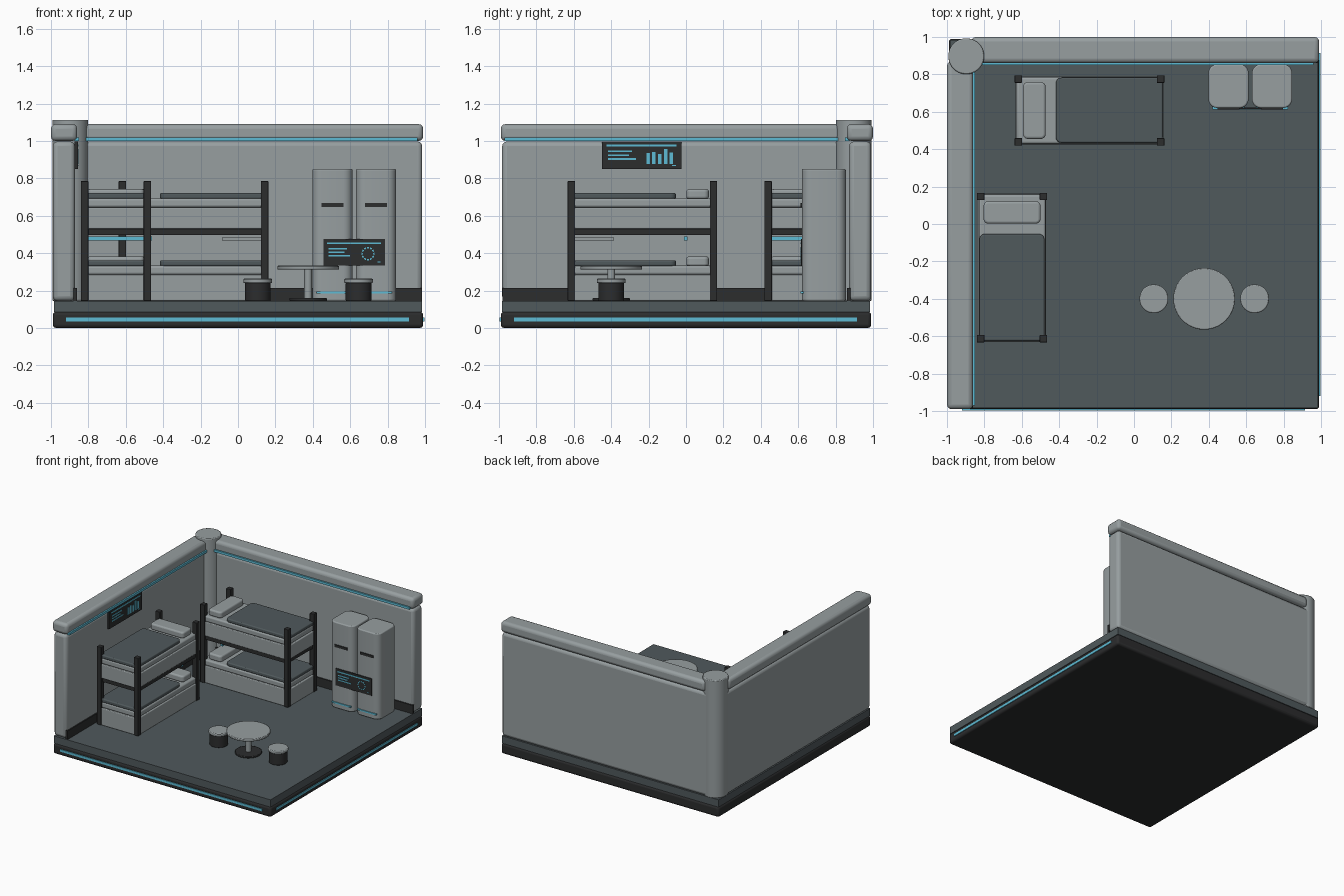
import bpy, bmesh, math
from mathutils import Vector

cube = bpy.data.objects.get("Cube")
if cube:
    bpy.data.objects.remove(cube, do_unlink=True)


def material(name, rgb):
    m = bpy.data.materials.new(name)
    m.use_nodes = True
    m.diffuse_color = (*rgb, 1)
    bsdf = next(n for n in m.node_tree.nodes if n.type == "BSDF_PRINCIPLED")
    bsdf.inputs["Base Color"].default_value = (*rgb, 1)
    return m


GREY = material("light grey", (0.31, 0.345, 0.353))
SLATE = material("slate", (0.08, 0.1, 0.107))
DARK = material("charcoal", (0.025, 0.026, 0.027))
CYAN = material("cyan light", (0.11, 0.5, 0.66))


def finish(name, bm, mat, bevel=0, segments=3):
    me = bpy.data.meshes.new(name)
    bmesh.ops.recalc_face_normals(bm, faces=bm.faces)
    bm.to_mesh(me)
    bm.free()
    ob = bpy.data.objects.new(name, me)
    bpy.context.collection.objects.link(ob)
    me.materials.append(mat)
    if bevel:
        mod = ob.modifiers.new("soft edges", "BEVEL")
        mod.width, mod.segments = bevel, segments
        mod.limit_method = "ANGLE"
        mod.angle_limit = math.radians(50)
    bpy.ops.object.select_all(action="DESELECT")
    ob.select_set(True)
    bpy.context.view_layer.objects.active = ob
    bpy.ops.object.shade_smooth_by_angle(angle=math.radians(35))
    return ob


def box(name, x, y, z, mat, bevel=0, corner=0):
    """Box between (min, max) pairs; corner rounds the upright edges."""
    bm = bmesh.new()
    bmesh.ops.create_cube(bm, size=1)
    for v in bm.verts:
        v.co = Vector([(a + b) / 2 + c * abs(b - a) for c, (a, b) in zip(v.co, (x, y, z))])
    if corner:
        upright = [e for e in bm.edges if abs(e.verts[0].co.z - e.verts[1].co.z) > 1e-4]
        bmesh.ops.bevel(bm, geom=upright, offset=corner, segments=5, profile=0.5, affect="EDGES")
    return finish(name, bm, mat, bevel)


def disc(name, x, y, r, z, mat, bevel=0, sides=40):
    bm = bmesh.new()
    bmesh.ops.create_cone(bm, cap_ends=True, segments=sides, radius1=r, radius2=r, depth=z[1] - z[0])
    bmesh.ops.translate(bm, verts=bm.verts, vec=(x, y, (z[0] + z[1]) / 2))
    return finish(name, bm, mat, bevel, 2)


# Base and floor
box("base", (-.99, .99), (-.99, .99), (0, .087), DARK, .018)
box("floor", (-.985, .985), (-.985, .985), (.085, .145), SLATE)
box("base_light_front", (-.92, .915), (-.996, -.98), (.036, .055), CYAN)
box("base_light_right", (.98, .996), (-.92, .915), (.036, .055), CYAN)

# Walls, caps, skirting and trim lights
box("left_wall", (-.99, -.872), (-.983, .9), (.145, .997), GREY, .025)
box("back_wall", (-.9, .985), (.872, .99), (.145, .997), GREY, .025)
box("left_cap", (-1, -.86), (-.99, .87), (1.0, 1.09), GREY, .025)
box("back_cap", (-.87, .99), (.86, 1), (1.0, 1.09), GREY, .025)
box("left_skirting", (-.88, -.862), (-.98, .87), (.145, .215), DARK)
box("back_skirting", (-.87, .985), (.862, .88), (.145, .215), DARK)
box("left_trim_light", (-.875, -.85), (-.97, .83), (1.0, 1.019), CYAN)
box("back_trim_light", (-.82, .96), (.85, .875), (1.0, 1.019), CYAN)
disc("corner_column", -.897, .897, .096, (.145, 1.113), GREY, .006)


# Bunk beds, laid out along their length with the head at the low end
def bunk(name, place):
    def part(label, u, v, z, mat, bevel=0, corner=0):
        x, y = place(u, v)
        box(name + "_" + label, x, y, z, mat, bevel, corner)

    for i, u in enumerate((-.38, .38)):
        for j, v in enumerate((-.168, .168)):
            part(f"post_{i}{j}", (u - .02, u + .02), (v - .02, v + .02), (.145, .785), DARK, .003)
    part("upper_slab", (-.385, .385), (-.175, .175), (.498, .53), DARK)
    for level, z, bottom in (("lower", .285, .145), ("upper", .645, .53)):
        part(level + "_frame", (-.395, .397), (-.182, .182), (bottom, z), GREY, .006)
        part(level + "_mattress", (-.39, .39), (-.178, .178), (z, z + .048), GREY, .012)
        part(level + "_blanket", (-.18, .392), (-.173, .175), (z + .046, z + .076), SLATE, .008, .03)
        part(level + "_pillow", (-.355, -.235), (-.152, .152), (z + .045, z + .097), GREY, .012, .025)
    part("reading_light", (-.24, -.222), (-.15, .15), (.468, .488), CYAN)
    part("back_rail", (.155, .365), (.165, .178), (.466, .486), GREY)


bunk("back_bunk", lambda u, v: ([a - .238 for a in u], [b + .607 for b in v]))
bunk("left_bunk", lambda u, v: ([-.652 - b for b in v], [-.233 - a for a in u]))

# Lockers
for side, x in (("right", .505), ("left", .738)):
    box(side + "_locker", (x - .108, x + .108), (.62, .855), (.145, .85), GREY, .008, .05)
    box(side + "_locker_handle", (x - .058, x + .058), (.613, .63), (.648, .668), DARK)
    box(side + "_locker_light", (x - .085, x + .085), (.613, .63), (.184, .196), CYAN)


# Display screens: u runs across, z up
def locker_plate(label, u, z, mat, d):
    box("locker_screen_" + label, u, (.614 - d, .622), z, mat)


def wall_plate(label, u, z, mat, d):
    box("wall_screen_" + label, (-.875, -.856 + d), u, z, mat)


def display(plate, u, z, bars):
    plate("panel", u, z, DARK, 0)
    w, h = u[1] - u[0], z[1] - z[0]

    def mark(label, a, b, c, d):
        plate(label, (u[0] + a * w, u[0] + b * w), (z[0] + c * h, z[0] + d * h), CYAN, .003)

    mark("title", .06, .94, .81, .88)
    for i, end in enumerate((.38, .34, .43)):
        mark(f"line_{i}", .08, end, .61 - i * .14, .67 - i * .14)
    for i, top in enumerate(bars):
        mark(f"bar_{i}", .56 + i * .073, .605 + i * .073, .19, top)
    mark("tick", .88, .93, .11, .14)


display(locker_plate, (.457, .785), (.335, .475), ())
display(wall_plate, (-.45, -.025), (.85, .998), (.58, .62, .55, .72, .6))

# Dashed ring on the locker screen
bm = bmesh.new()
for i in range(12):
    a = i * math.tau / 12
    quad = []
    for da, r in ((-.17, .028), (.17, .028), (.17, .036), (-.17, .036)):
        quad.append(bm.verts.new((.695 + r * math.cos(a + da), .611, .397 + r * math.sin(a + da))))
    face = bm.faces.new(quad)
    solid = bmesh.ops.extrude_face_region(bm, geom=[face])
    bmesh.ops.translate(bm, vec=(0, .004, 0),
                        verts=[v for v in solid["geom"] if isinstance(v, bmesh.types.BMVert)])
finish("locker_screen_ring", bm, CYAN)

# Table and stools
disc("table_foot", .375, -.4, .1, (.145, .16), DARK, .004)
disc("table_stem", .375, -.4, .021, (.155, .315), GREY, 0, 20)
disc("table_top", .375, -.4, .165, (.312, .333), GREY, .005)
for side, x in (("right", .106), ("left", .645)):
    disc(side + "_stool_body", x, -.4, .069, (.145, .242), DARK, .004)
    disc(side + "_stool_seat", x, -.4, .077, (.24, .264), GREY, .006)
